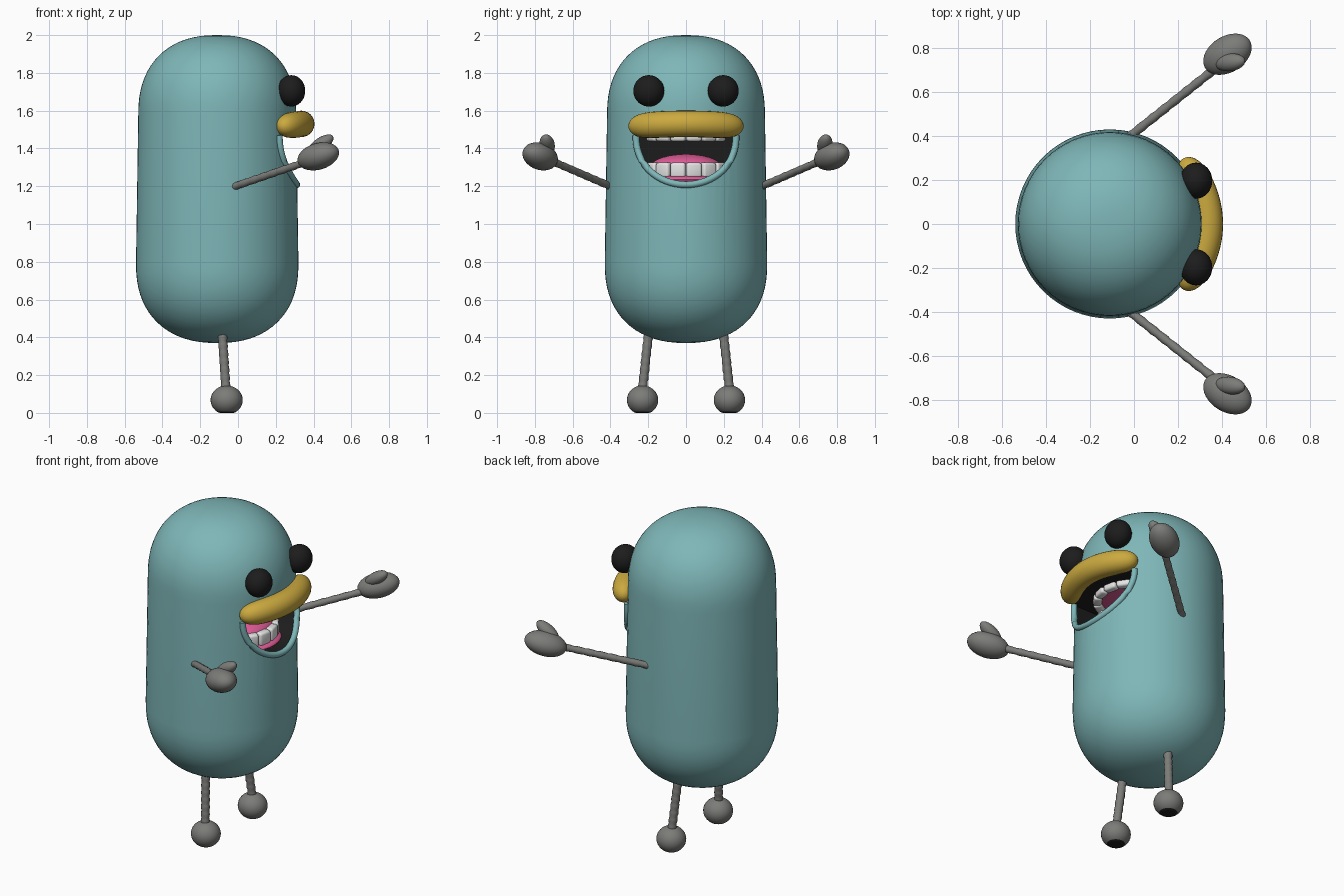
import bpy, bmesh, math
from mathutils import Vector, Matrix

if "Cube" in bpy.data.objects:
    bpy.data.objects.remove(bpy.data.objects["Cube"], do_unlink=True)


def material(name, r, g, b):
    m = bpy.data.materials.new(name)
    m.use_nodes = True
    m.diffuse_color = (r, g, b, 1)
    bsdf = m.node_tree.nodes["Principled BSDF"]
    bsdf.inputs["Base Color"].default_value = (r, g, b, 1)
    bsdf.inputs["Roughness"].default_value = 0.6
    return m


TEAL = material("teal skin", 0.21, 0.47, 0.48)
YELLOW = material("beak yellow", 0.60, 0.40, 0.05)
GREY = material("limb grey", 0.20, 0.20, 0.19)
BLACK = material("black", 0.012, 0.012, 0.012)
PINK = material("mouth pink", 0.75, 0.11, 0.31)
WHITE = material("tooth white", 0.78, 0.78, 0.78)

CX, R = -0.11, 0.425          # body axis and radius
MOUTH_TOP = 1.47


def add(name, bm, *mats):
    bmesh.ops.recalc_face_normals(bm, faces=bm.faces[:])
    mesh = bpy.data.meshes.new(name)
    bm.to_mesh(mesh)
    bm.free()
    for m in mats:
        mesh.materials.append(m)
    ob = bpy.data.objects.new(name, mesh)
    bpy.context.collection.objects.link(ob)
    return ob


def smooth(ob, angle=40):
    bpy.ops.object.select_all(action='DESELECT')
    ob.select_set(True)
    bpy.context.view_layer.objects.active = ob
    bpy.ops.object.shade_smooth_by_angle(angle=math.radians(angle))
    return ob


def ellipsoid(name, center, radii, mat, axis=(0, 0, 1)):
    bm = bmesh.new()
    bmesh.ops.create_uvsphere(bm, u_segments=32, v_segments=18, radius=1)
    turn = Vector(axis).to_track_quat('Z', 'Y').to_matrix().to_4x4()
    bm.transform(Matrix.Translation(center) @ turn @ Matrix.Diagonal((*radii, 1)))
    return smooth(add(name, bm, mat))


def tube(name, points, radii, mat, sides=16):
    """Sweep a ring of varying radius along a path."""
    bm = bmesh.new()
    pts = [Vector(p) for p in points]
    rings = []
    for i, p in enumerate(pts):
        d = (pts[min(i + 1, len(pts) - 1)] - pts[max(i - 1, 0)]).normalized()
        ref = Vector((0, 0, 1)) if abs(d.z) < 0.8 else Vector((1, 0, 0))
        u = d.cross(ref).normalized()
        v = u.cross(d)
        rings.append([bm.verts.new(p + radii[i] * (u * math.cos(a) + v * math.sin(a)))
                      for a in (2 * math.pi * k / sides for k in range(sides))])
    for a, b in zip(rings, rings[1:]):
        for k in range(sides):
            n = (k + 1) % sides
            bm.faces.new((a[k], a[n], b[n], b[k]))
    bm.faces.new(rings[0])
    bm.faces.new(rings[-1])
    return smooth(add(name, bm, mat), 60)


def limb(name, a, b, radius):
    """Thin, slightly knobbly limb between two points."""
    n = 24
    pts = [Vector(a).lerp(Vector(b), i / n) for i in range(n + 1)]
    return tube(name, pts, [radius * (1 + 0.08 * math.sin(i * 2.1)) for i in range(n + 1)], GREY, 12)


def front_x(y, extra=0.0):
    return CX + math.sqrt((R + extra) ** 2 - y * y)


# Body: lathed pill with squarish domes
def dome(z0, h, r, steps=18, power=2.3):
    out = []
    for i in range(steps + 1):
        t = math.pi / 2 * i / steps
        out.append((r * math.cos(t) ** (2 / power) if i < steps else 0.0,
                    z0 + h * math.sin(t) ** (2 / power)))
    return out


profile = dome(0.79, -0.42, 0.43)[::-1] + dome(1.58, 0.42, 0.418)
bm = bmesh.new()
verts = [bm.verts.new((r, 0, z)) for r, z in profile]
edges = [bm.edges.new(p) for p in zip(verts, verts[1:])]
bmesh.ops.spin(bm, geom=verts + edges, cent=(0, 0, 0), axis=(0, 0, 1),
               angle=2 * math.pi, steps=64)
bmesh.ops.remove_doubles(bm, verts=bm.verts[:], dist=0.0005)
bm.transform(Matrix.Translation((CX, 0, 0)))
body = add("body", bm, TEAL, BLACK)

# Mouth cavity: half-round hole cut into the front
arc = [math.pi * i / 32 for i in range(33)]
outline = [(0.265 * math.cos(a), MOUTH_TOP - 0.262 * math.sin(a) ** 0.9) for a in arc]
bm = bmesh.new()
face = bm.faces.new([bm.verts.new((-0.05, y, z)) for y, z in outline])
ext = bmesh.ops.extrude_face_region(bm, geom=[face])
bmesh.ops.translate(bm, vec=(0.7, 0, 0),
                    verts=[g for g in ext["geom"] if isinstance(g, bmesh.types.BMVert)])
for f in bm.faces:
    f.material_index = 1
cutter = add("mouth_cutter", bm, TEAL, BLACK)
cutter.hide_render = True
mod = body.modifiers.new("mouth", 'BOOLEAN')
mod.operation, mod.solver, mod.object = 'DIFFERENCE', 'EXACT', cutter
bpy.context.view_layer.objects.active = body
bpy.ops.object.modifier_apply(modifier=mod.name)
bpy.data.objects.remove(cutter, do_unlink=True)
smooth(body, 35)

# Soft lip around the lower mouth edge
tube("lower_lip", [(front_x(y) - 0.004, y, z) for y, z in outline],
     [0.018] * len(outline), TEAL, 12)

# Beak: rounded bar wrapped around the face
N = 40
path, radii = [], []
for i in range(N + 1):
    t = -math.cos(math.pi * i / N)
    y = 0.295 * t
    path.append((0.335 - 0.115 * t * t, y, 1.53 - 0.015 * t * t))
    radii.append(max(0.07 * (1 - abs(t) ** 7) ** 0.5, 0.002))
tube("beak", path, radii, YELLOW, 24)

# Gum floor and tongue inside the mouth
ellipsoid("lower_gum", (0.08, 0, 1.235), (0.17, 0.20, 0.035), PINK)
ellipsoid("tongue", (0.06, 0, 1.30), (0.14, 0.19, 0.07), PINK)
ellipsoid("upper_gum", (0.06, 0, 1.475), (0.16, 0.21, 0.025), PINK)


# Teeth: rounded blocks set along an arc
def tooth_row(name, z, height, count):
    for i in range(count):
        a = (i - (count - 1) / 2) * 0.40
        bm = bmesh.new()
        bmesh.ops.create_cube(bm, size=1)
        bm.transform(Matrix.Diagonal((0.05, 0.082, height, 1)))
        bmesh.ops.bevel(bm, geom=bm.edges[:], offset=0.014, segments=3,
                        affect='EDGES', profile=0.5)
        bm.transform(Matrix.Translation((0.205 * math.cos(a), 0.205 * math.sin(a), z))
                     @ Matrix.Rotation(a, 4, 'Z'))
        smooth(add(f"{name}_{i + 1}", bm, WHITE), 50)


tooth_row("lower_tooth", 1.285, 0.08, 6)
tooth_row("upper_tooth", 1.475, 0.075, 6)

# Paired parts: eyes, arms, hands, legs, feet
for side, s in (("left", 1), ("right", -1)):
    ellipsoid(f"{side}_eye", (0.282, s * 0.197, 1.705), (0.074, 0.082, 0.083), BLACK)

    limb(f"{side}_arm", (-0.03, s * 0.39, 1.195), (0.38, s * 0.715, 1.335), 0.02)
    ellipsoid(f"{side}_palm", (0.425, s * 0.772, 1.358), (0.082, 0.07, 0.122), GREY,
              (0.8, s * 0.5, 0.25))
    ellipsoid(f"{side}_thumb", (0.437, s * 0.735, 1.42), (0.04, 0.036, 0.08), GREY,
              (0.8, s * 0.1, 0.55))

    limb(f"{side}_leg", (-0.085, s * 0.195, 0.45), (-0.063, s * 0.232, 0.11), 0.024)

    # Foot: ball with a flattened dark sole
    bm = bmesh.new()
    bmesh.ops.create_uvsphere(bm, u_segments=32, v_segments=24, radius=1)
    bm.transform(Matrix.Translation((-0.06, s * 0.23, 0.068))
                 @ Matrix.Diagonal((0.085, 0.083, 0.077, 1)))
    for v in bm.verts:
        v.co.z = max(v.co.z, 0.0)
    for f in bm.faces:
        f.material_index = 1 if f.calc_center_median().z < 0.008 else 0
    smooth(add(f"{side}_foot", bm, GREY, BLACK), 50)
